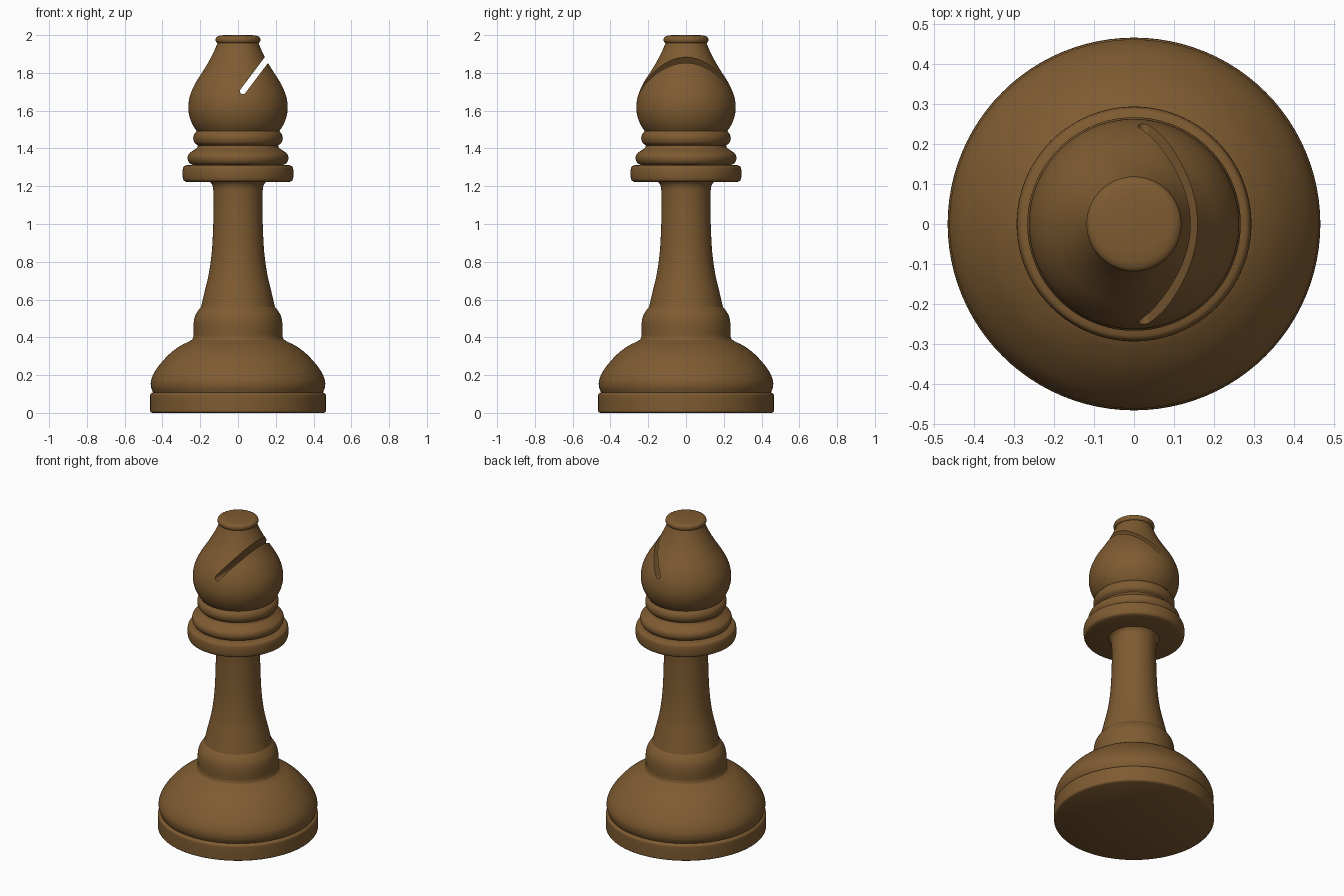
import bpy, bmesh, math
from mathutils import Vector, Matrix

cube = bpy.data.objects.get("Cube")
if cube:
    bpy.data.objects.remove(cube)

SIDES = 96

wood = bpy.data.materials.new("warm brown wood")
wood.use_nodes = True
wood.diffuse_color = (0.21, 0.105, 0.031, 1)
wood.node_tree.nodes["Principled BSDF"].inputs["Base Color"].default_value = wood.diffuse_color


def smooth_curve(points, steps=6):
    """Catmull-Rom curve through the (radius, height) points."""
    p = [Vector(q) for q in points]
    p = [2 * p[0] - p[1]] + p + [2 * p[-1] - p[-2]]
    out = []
    for a, b, c, d in zip(p, p[1:], p[2:], p[3:]):
        for i in range(steps):
            t = i / steps
            out.append((2 * b + (c - a) * t + (2 * a - 5 * b + 4 * c - d) * t * t
                        + (3 * b - a - 3 * c + d) * t ** 3) / 2)
    return out + [p[-2]]


def add_object(name, bm):
    bmesh.ops.recalc_face_normals(bm, faces=bm.faces)
    mesh = bpy.data.meshes.new(name)
    bm.to_mesh(mesh)
    bm.free()
    mesh.materials.append(wood)
    obj = bpy.data.objects.new(name, mesh)
    bpy.context.collection.objects.link(obj)
    return obj


def select(obj):
    bpy.ops.object.select_all(action='DESELECT')
    obj.select_set(True)
    bpy.context.view_layer.objects.active = obj


def shade(obj):
    select(obj)
    bpy.ops.object.shade_smooth_by_angle(angle=math.radians(32))


def turned(name, points):
    """Closed solid turned around the z axis."""
    bm = bmesh.new()
    rings = [[bm.verts.new(Matrix.Rotation(math.tau * i / SIDES, 3, 'Z') @ Vector((r, 0, z)))
              for i in range(SIDES)] for r, z in smooth_curve(points)]
    for low, high in zip(rings, rings[1:]):
        for i in range(SIDES):
            j = (i + 1) % SIDES
            bm.faces.new((low[i], low[j], high[j], high[i]))
    bm.faces.new(rings[0][::-1])
    bm.faces.new(rings[-1])
    obj = add_object(name, bm)
    shade(obj)
    return obj


# Base
turned("foot", [(.455, 0), (.464, .006), (.466, .02), (.466, .085), (.462, .1), (.45, .108)])
turned("base_dome", [(.45, .108), (.461, .14), (.458, .18), (.43, .235), (.37, .305),
                     (.31, .352), (.26, .378), (.241, .391), (.235, .41)])
turned("base_ring", [(.235, .41), (.235, .47), (.228, .51), (.211, .542), (.196, .56)])

# Stem
turned("stem", [(.196, .56), (.177, .64), (.154, .74), (.139, .85), (.132, .97),
                (.129, 1.1), (.131, 1.18), (.137, 1.207), (.15, 1.225)])

# Collars
turned("lower_collar", [(.27, 1.222), (.287, 1.23), (.293, 1.25), (.293, 1.285),
                        (.286, 1.305), (.265, 1.313)])
turned("middle_collar", [(.24, 1.313), (.258, 1.324), (.267, 1.347), (.261, 1.37),
                         (.24, 1.387), (.218, 1.402), (.212, 1.415)])
turned("upper_collar", [(.212, 1.415), (.23, 1.43), (.237, 1.453), (.232, 1.475), (.218, 1.492)])

# Head and finial
head = turned("head", [(.216, 1.488), (.24, 1.525), (.257, 1.57), (.263, 1.62), (.254, 1.68),
                       (.226, 1.745), (.185, 1.81), (.149, 1.87), (.122, 1.925), (.108, 1.96)])
turned("finial", [(.104, 1.957), (.115, 1.962), (.119, 1.975), (.115, 1.988), (.1, 1.996), (.075, 2)])

# Slanted slot with a rounded end, cut through the head
bm = bmesh.new()
R, LENGTH = .016, .4
outline = [(R * math.cos(a), R * math.sin(a))
           for a in (math.pi / 2 + math.pi * i / 12 for i in range(13))]
outline += [(LENGTH, -R), (LENGTH, R)]
tilt = Matrix.Translation((.026, 0, 1.703)) @ Matrix.Rotation(-math.radians(53), 4, 'Y')
face = bm.faces.new([bm.verts.new(tilt @ Vector((u, -.5, v))) for u, v in outline])
side = bmesh.ops.extrude_face_region(bm, geom=[face])
bmesh.ops.translate(bm, vec=(0, 1, 0),
                    verts=[g for g in side["geom"] if isinstance(g, bmesh.types.BMVert)])
cutter = add_object("slot_cutter", bm)
cutter.hide_render = True

cut = head.modifiers.new("slot", 'BOOLEAN')
cut.operation = 'DIFFERENCE'
cut.solver = 'EXACT'
cut.object = cutter
select(head)
bpy.ops.object.modifier_apply(modifier=cut.name)
bpy.data.objects.remove(cutter)
shade(head)
